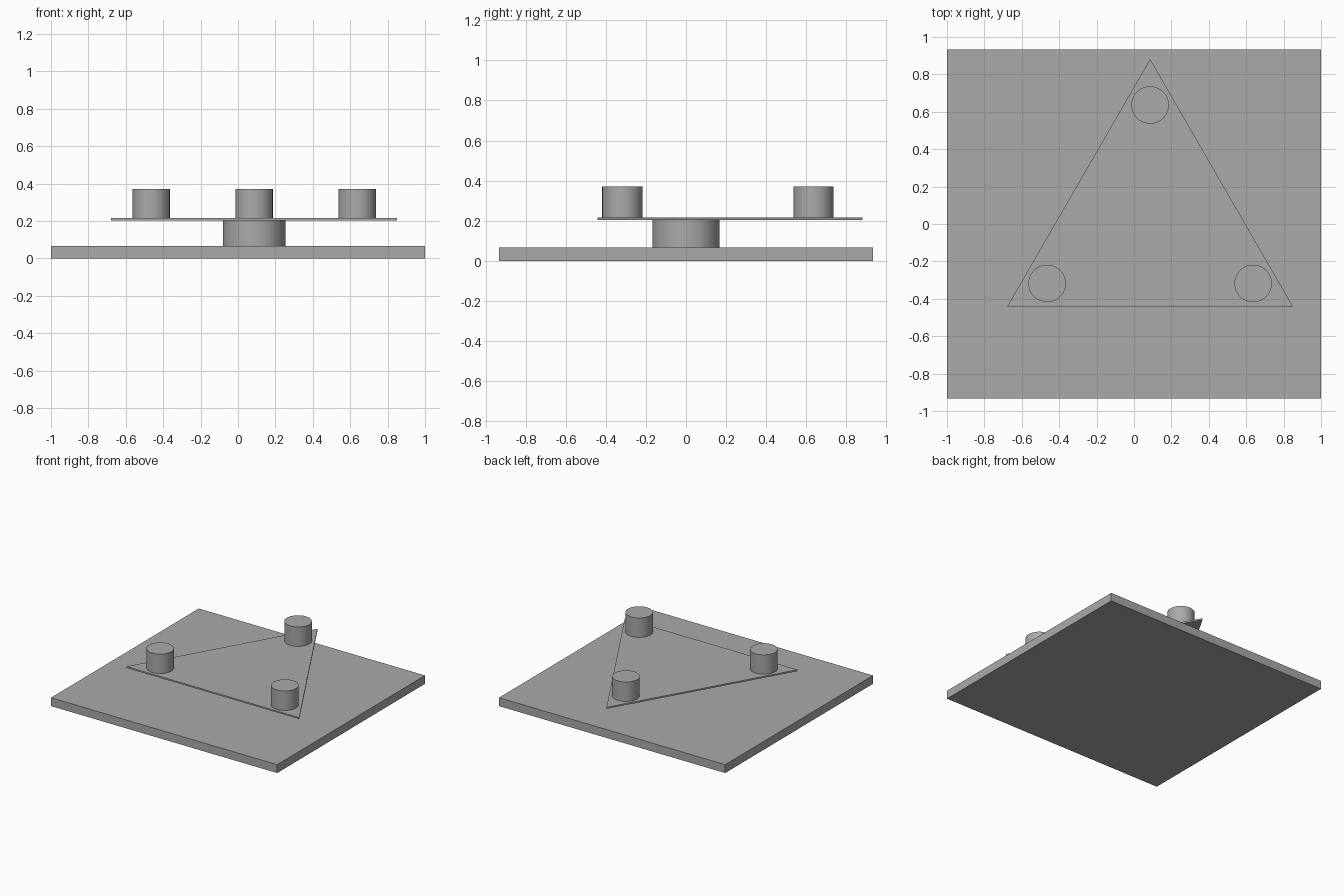
import bpy
from math import cos, sin, pi

cube = bpy.data.objects.get("Cube")
if cube:
    bpy.data.objects.remove(cube, do_unlink=True)

GREY = 0.4
CENTRE_X = 0.086
BASE_TOP, PLATE_BOTTOM, PLATE_TOP, PEG_TOP = 0.067, 0.203, 0.215, 0.37

grey = bpy.data.materials.new("plain grey")
grey.use_nodes = True
grey.diffuse_color = (GREY, GREY, GREY, 1)
grey.node_tree.nodes["Principled BSDF"].inputs["Base Color"].default_value = (GREY, GREY, GREY, 1)


def finish(name, smooth=False):
    obj = bpy.context.object
    obj.name = name
    obj.data.materials.append(grey)
    if smooth:
        bpy.ops.object.shade_smooth_by_angle()
    return obj


def cylinder(name, x, y, radius, bottom, top, sides=64):
    bpy.ops.mesh.primitive_cylinder_add(
        vertices=sides, radius=radius, depth=top - bottom,
        location=(x, y, (bottom + top) / 2))
    return finish(name, smooth=sides > 3)


# Rectangular base slab
bpy.ops.mesh.primitive_cube_add(size=1, location=(0, 0, BASE_TOP / 2))
bpy.context.object.scale = (2, 1.866, BASE_TOP)
bpy.ops.object.transform_apply(location=False, rotation=False, scale=True)
finish("base_slab")

# Central hub carrying the thin triangular plate, one corner towards the back
cylinder("central_hub", CENTRE_X, 0, 0.167, BASE_TOP, PLATE_BOTTOM)
cylinder("triangle_plate", CENTRE_X, 0, 0.882, PLATE_BOTTOM, PLATE_TOP, sides=3)

# One peg near each corner of the plate
for i, name in enumerate(("back_peg", "right_peg", "left_peg")):
    angle = pi / 2 + i * 2 * pi / 3
    cylinder(name, CENTRE_X + 0.636 * cos(angle), 0.636 * sin(angle), 0.1, PLATE_TOP, PEG_TOP)
